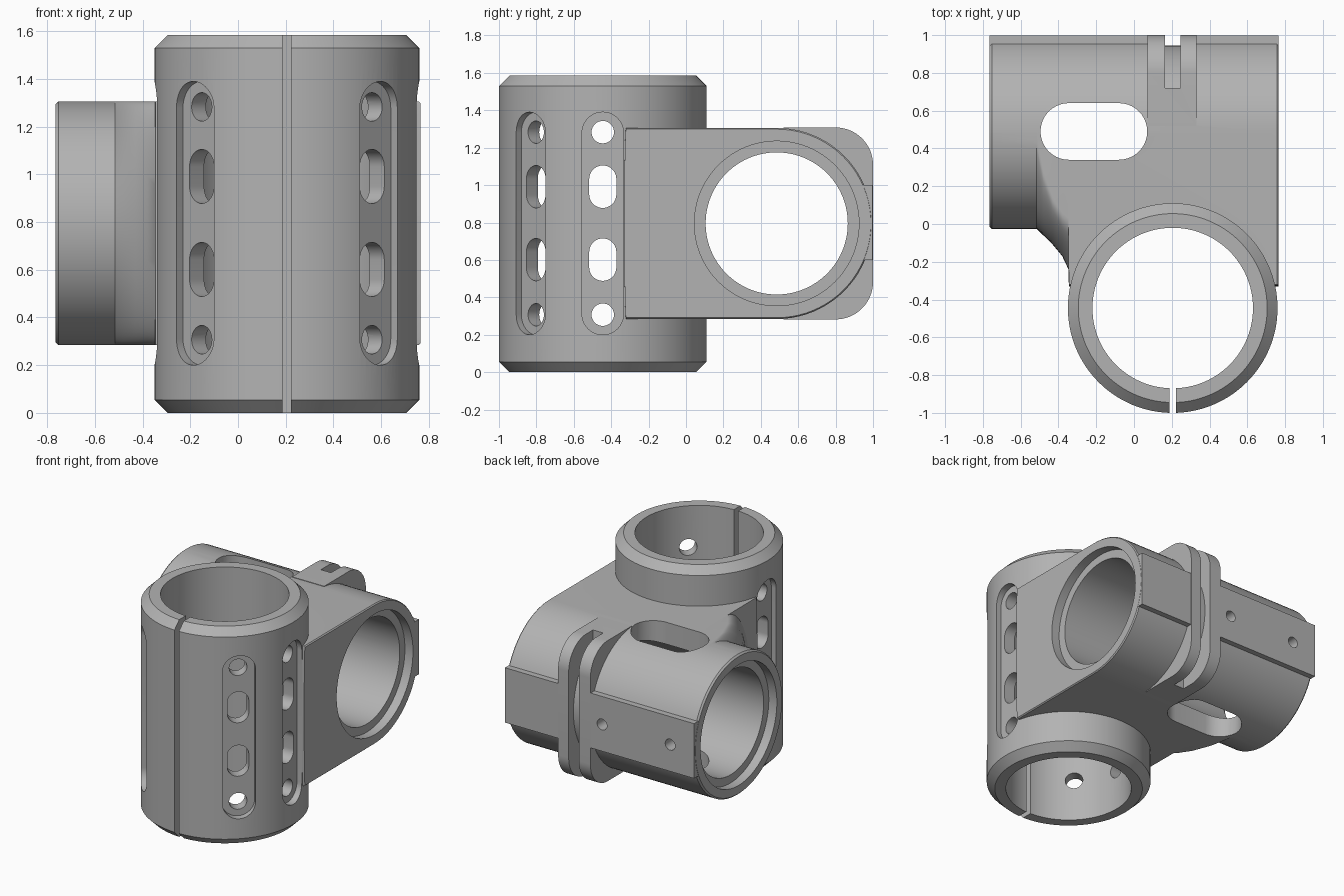
import bpy, bmesh
from math import sin, cos, pi, radians, acos
from mathutils import Matrix, Vector

if "Cube" in bpy.data.objects:
    bpy.data.objects.remove(bpy.data.objects["Cube"], do_unlink=True)

POST = Vector((0.205, -0.445, 0))      # upright tube axis
AXLE = Vector((0, 0.485, 0.795))       # cross tube axis

metal = bpy.data.materials.new("grey_metal")
metal.use_nodes = True
metal.diffuse_color = (0.45, 0.45, 0.45, 1)
metal.node_tree.nodes["Principled BSDF"].inputs["Base Color"].default_value = (0.45, 0.45, 0.45, 1)


def frame(angle, origin):
    """Local z points outward at a compass angle, local y points up."""
    c, s = cos(angle), sin(angle)
    m = Matrix(((-s, 0, c), (c, 0, s), (0, 1, 0))).to_4x4()
    return Matrix.Translation(origin) @ m


def loft(name, rings, matrix=Matrix()):
    """Skin equal-length rings of points and cap both ends."""
    bm = bmesh.new()
    rows = [[bm.verts.new(matrix @ Vector(p)) for p in ring] for ring in rings]
    n = len(rows[0])
    for a, b in zip(rows, rows[1:]):
        for i in range(n):
            j = (i + 1) % n
            bm.faces.new((a[i], a[j], b[j], b[i]))
    bm.faces.new(rows[0])
    bm.faces.new(rows[-1])
    bmesh.ops.recalc_face_normals(bm, faces=bm.faces)
    mesh = bpy.data.meshes.new(name)
    bm.to_mesh(mesh)
    bm.free()
    mesh.materials.append(metal)
    obj = bpy.data.objects.new(name, mesh)
    bpy.context.collection.objects.link(obj)
    return obj


def prism(name, pts, lo, hi, matrix=Matrix()):
    return loft(name, [[(u, v, w) for u, v in pts] for w in (lo, hi)], matrix)


def arc(cx, cy, rx, ry, start, end, n):
    angles = [radians(start + (end - start) * i / n) for i in range(n + 1)]
    return [(cx + rx * cos(t), cy + ry * sin(t)) for t in angles]


def circle(r, n=96, cx=0, cy=0):
    return arc(cx, cy, r, r, 0, 360, n)[:-1]


def box(u0, u1, v0, v1):
    return [(u0, v0), (u1, v0), (u1, v1), (u0, v1)]


def slot(width, v0, v1):
    """Upright slot with round ends."""
    r = width / 2
    return arc(0, v1 - r, r, r, 0, 180, 20) + arc(0, v0 + r, r, r, 180, 360, 20)


def combine(target, tool, operation):
    mod = target.modifiers.new("join", "BOOLEAN")
    mod.operation, mod.solver, mod.object = operation, "EXACT", tool
    bpy.ops.object.select_all(action="DESELECT")
    bpy.context.view_layer.objects.active = target
    target.select_set(True)
    bpy.ops.object.modifier_apply(modifier=mod.name)
    bpy.data.objects.remove(tool, do_unlink=True)


# Upright tube with chamfered rims
body = loft("clamp_bracket",
            [[(u, v, z) for u, v in circle(r, 128)] for r, z in
             ((0.5, 0), (0.555, 0.055), (0.555, 1.53), (0.5, 1.585))],
            Matrix.Translation(POST))


# Cross tube flowing into the web that meets the upright tube
def section(x, tangent, front, r=0.511):
    pts = arc(tangent, AXLE.z, tangent - front, r, 90, 270, 40)
    pts += arc(AXLE.y, AXLE.z, r, r, -90, 90, 40)
    return [(x, y, z) for y, z in pts]


web = loft("web", [
    section(-0.765, 0.48, -0.015, 0.5), section(-0.753, 0.48, -0.026),
    section(-0.515, 0.48, -0.026), section(-0.48, 0.28, -0.06),
    section(-0.43, 0.14, -0.11), section(-0.38, 0.06, -0.17),
    section(-0.347, 0.03, -0.24), section(-0.345, -0.32, -0.33),
    section(0.757, -0.32, -0.33), section(0.765, -0.32, -0.33, 0.504)])
combine(body, web, "UNION")

# Flat pad along the back of the cross tube
pad = prism("pad", box(0.75, 0.997, 0.6, 1.0), -0.764, 0.764, frame(0, (0, 0, 0)))
combine(body, pad, "UNION")

# Back flange with rounded corners
top, low = AXLE.z + 0.513, AXLE.z - 0.513
rim = [(0.52, low)] + arc(0.8, low + 0.2, 0.2, 0.2, -90, 0, 16)
rim += arc(0.8, top - 0.2, 0.2, 0.2, 0, 90, 16) + [(0.52, top)]
combine(body, prism("flange", rim, 0.072, 0.332, frame(0, (0, 0, 0))), "UNION")

cutters = []


def cut(pts, lo, hi, matrix):
    cutters.append(prism("cutter", pts, lo, hi, matrix))


# Bores, counterbores and the clamp slit
cut(circle(0.425), -0.1, 1.7, Matrix.Translation(POST))
cross = frame(0, AXLE)
cut(circle(0.38), -1, 1, cross)
cut(circle(0.44), -1, -0.7, cross)
cut(circle(0.44), 0.7, 1, cross)
cut(box(-0.018, 0.018, -0.7, -0.3), -0.1, 1.7, Matrix.Translation(POST))

# Flange groove
th = acos(0.295 / 0.52) * 180 / pi
groove = arc(0.425, AXLE.z, 0.52, 0.52, -th, th, 32)
groove += [(0.72, 1.5), (1.2, 1.5), (1.2, 0.1), (0.72, 0.1)]
cut(groove, 0.165, 0.247, frame(0, (0, 0, 0)))

# Long window through the top and bottom of the cross tube
window = arc(-0.08, 0.49, 0.15, 0.15, -90, 90, 20)
window += arc(-0.345, 0.49, 0.15, 0.15, 90, 270, 20)
cut(window, -0.1, 1.7, Matrix())

# Pad screw holes
for x in (-0.57, -0.02):
    cut(circle(0.04, 24), 0.25, 0.7, frame(pi / 2, (x, AXLE.y, AXLE.z)))

# Four recessed strips, each with two round holes and two slots
for angle in (0, 180, -45, -135):
    m = frame(radians(angle), POST)
    cut(slot(0.222, 0.2, 1.39), 0.505, 0.7, m)
    for z in (0.307, 1.283):
        cut(circle(0.06, 32, 0, z), 0.3, 0.65, m)
    for z0, z1 in ((0.488, 0.715), (0.878, 1.105)):
        cut(slot(0.145, z0, z1), 0.3, 0.65, m)

for tool in cutters:
    combine(body, tool, "DIFFERENCE")

bpy.ops.object.select_all(action="DESELECT")
bpy.context.view_layer.objects.active = body
body.select_set(True)
bpy.ops.object.shade_smooth_by_angle(angle=radians(25))
